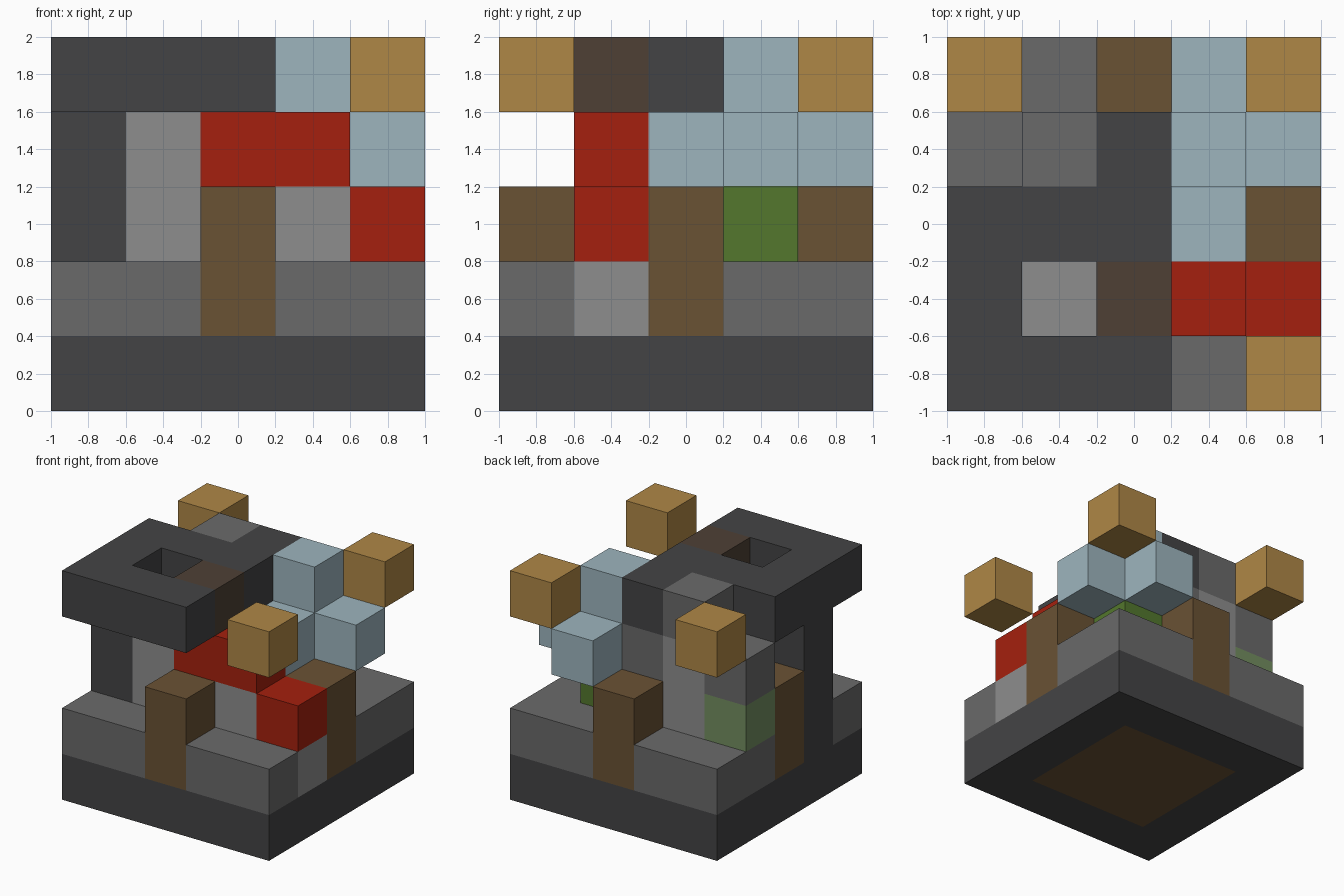
import bpy, bmesh
from mathutils import Vector
from itertools import product

cube = bpy.data.objects.get("Cube")
if cube:
    bpy.data.objects.remove(cube, do_unlink=True)

CELL = 0.4


def material(name, rgb):
    """Flat material from an sRGB 0-255 colour."""
    def lin(c):
        c /= 255
        return c / 12.92 if c <= 0.04045 else ((c + 0.055) / 1.055) ** 2.4
    col = (*map(lin, rgb), 1.0)
    m = bpy.data.materials.new(name)
    m.diffuse_color = col
    m.use_nodes = True
    bsdf = m.node_tree.nodes["Principled BSDF"]
    bsdf.inputs["Base Color"].default_value = col
    bsdf.inputs["Roughness"].default_value = 0.9
    return m


dark = material("dark stone", (68, 68, 69))
mid = material("mid grey stone", (106, 106, 106))
light = material("light grey stone", (141, 141, 141))
tan = material("tan wood", (175, 135, 70))
brown = material("brown wood", (106, 82, 52))
umber = material("dark brown wood", (78, 64, 53))
red = material("red", (165, 32, 14))
blue = material("pale blue", (157, 181, 190))
green = material("leaf green", (83, 119, 45))
moss = material("moss green", (115, 141, 96))

# Each part: name, material, blocks as "first cell" or "first-last cell" in xyz;
# a later part replaces the blocks of an earlier one where they meet.
PARTS = [
    # stepped base
    ("base_rim", dark, "000-440"),
    ("base_core", brown, "110-330"),
    ("step", mid, "001-441"),
    # inner masonry
    ("inner_wall", light, "111-333"),
    ("back_wall", mid, "232-233 134 033"),
    ("step_block", light, "411"),
    # posts in the middle of each side
    ("front_post", brown, "201-202"),
    ("back_post", brown, "241-242"),
    ("left_post", brown, "421-422"),
    ("right_post", brown, "021-022"),
    # tower and roof with a square opening
    ("tower_column", dark, "011-013"),
    ("roof", dark, "004-204 024-224 014 234"),
    ("roof_beam", umber, "214"),
    # red flow
    ("red_flow", red, "213-313 412"),
    # plant: stem with a pale blossom
    ("plant_stem", green, "332-333"),
    ("blossom", blue, "323 433 343 334"),
    ("moss_block", moss, "032"),
    # floating corner cubes
    ("front_left_cube", tan, "404"),
    ("back_left_cube", tan, "444"),
    ("back_right_cube", tan, "044"),
]


def cells(spec):
    for run in spec.split():
        lo, hi = (run.split("-") * 2)[:2]
        yield from product(*(range(int(a), int(b) + 1) for a, b in zip(lo, hi)))


filled = {}
for name, mat, spec in PARTS:
    for c in cells(spec):
        filled[c] = name


def build(name, mat):
    """Mesh the outside faces of all blocks belonging to one part."""
    bm = bmesh.new()
    for c, owner in filled.items():
        if owner != name:
            continue
        for axis, side in product(range(3), (0, 1)):
            near = list(c)
            near[axis] += 2 * side - 1
            if tuple(near) in filled:
                continue
            u, v = (axis + 1) % 3, (axis + 2) % 3
            ring = []
            for a, b in ((0, 0), (1, 0), (1, 1), (0, 1)):
                p = Vector(c)
                p[axis] += side
                p[u] += a
                p[v] += b
                ring.append(bm.verts.new(p * CELL - Vector((1, 1, 0))))
            bm.faces.new(ring if side else ring[::-1])
    bmesh.ops.remove_doubles(bm, verts=bm.verts, dist=0.001)
    mesh = bpy.data.meshes.new(name)
    bm.to_mesh(mesh)
    bm.free()
    mesh.materials.append(mat)
    bpy.context.collection.objects.link(bpy.data.objects.new(name, mesh))


for name, mat, spec in PARTS:
    build(name, mat)
